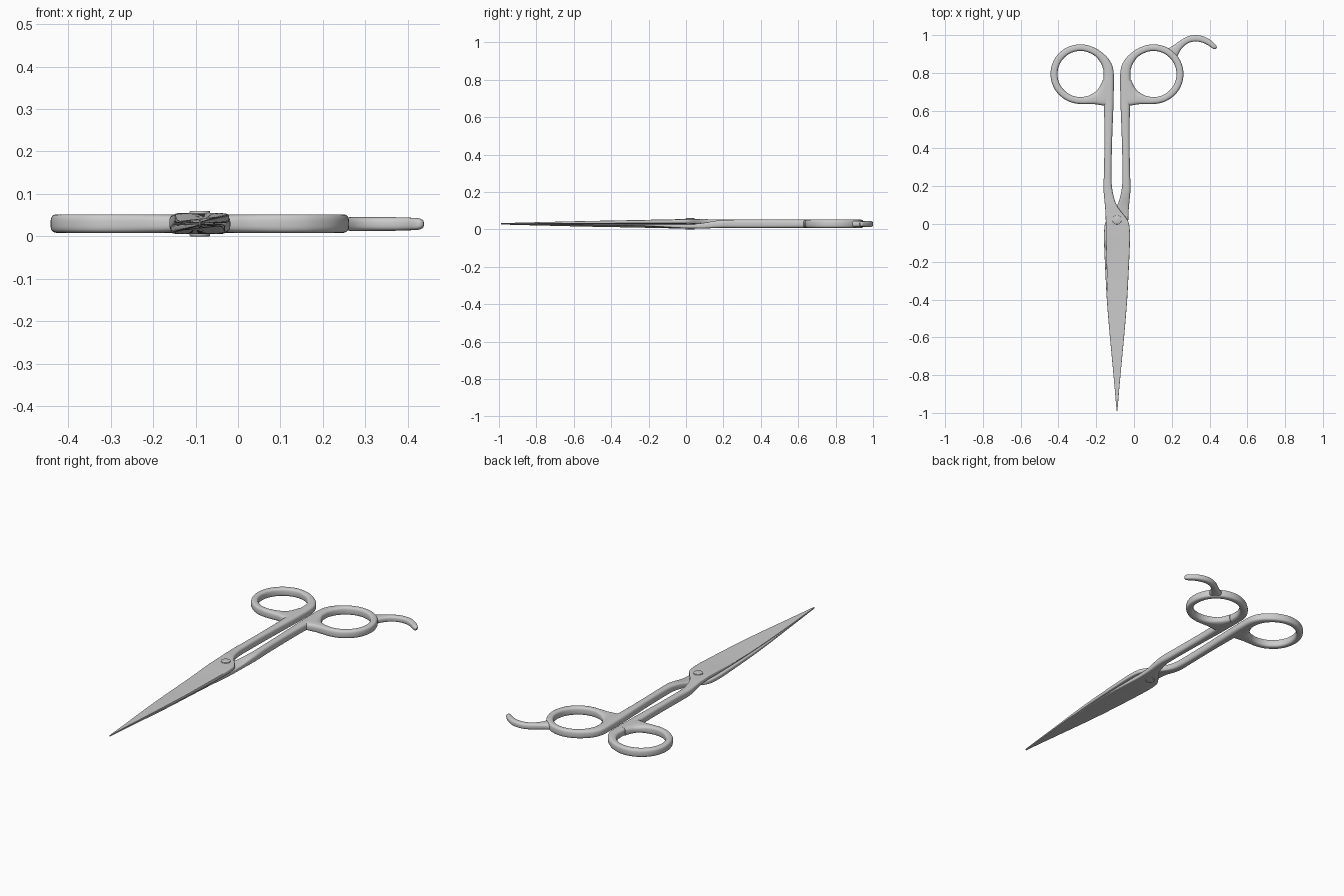
import bpy, bmesh
from math import cos, sin, pi, radians, copysign
from mathutils import Vector

if "Cube" in bpy.data.objects:
    bpy.data.objects.remove(bpy.data.objects["Cube"])

AXIS_X, MID_Z = -0.09, 0.03      # the two halves are a half turn apart about this line
RING_X, RING_Y, HOLE_R = -0.283, 0.794, 0.122
SIDES = 28


def finish(bm, name):
    bmesh.ops.recalc_face_normals(bm, faces=bm.faces[:])
    me = bpy.data.meshes.new(name)
    bm.to_mesh(me)
    bm.free()
    ob = bpy.data.objects.new(name, me)
    bpy.context.collection.objects.link(ob)
    bpy.ops.object.select_all(action='DESELECT')
    ob.select_set(True)
    bpy.context.view_layer.objects.active = ob
    bpy.ops.object.shade_smooth_by_angle(angle=radians(35))
    return ob


def smooth_keys(keys, steps):
    """Catmull-Rom interpolation between section keys."""
    out = []
    for i in range(len(keys) - 1):
        a, b, c, d = (keys[min(max(i + k, 0), len(keys) - 1)] for k in (-1, 0, 1, 2))
        for s in range(steps):
            t = s / steps
            out.append([0.5 * (2 * q + (r - p) * t + (2 * p - 5 * q + 4 * r - w) * t * t
                               + (3 * q - p - 3 * r + w) * t ** 3)
                        for p, q, r, w in zip(a, b, c, d)])
    out.append(list(keys[-1]))
    return out


def loft(name, keys, steps=3, flip=False):
    """Section key: left x, left y, right x, right y, z bottom, z top, squareness, edge thinning."""
    bm = bmesh.new()
    loops = []
    for lx, ly, rx, ry, zb, zt, n, thin in smooth_keys(keys, steps):
        loop = []
        for k in range(SIDES):
            a = 2 * pi * (k + 0.5) / SIDES
            u = copysign(abs(cos(a)) ** (2 / n), cos(a))
            v = copysign(abs(sin(a)) ** (2 / n), sin(a))
            f = (u + 1) / 2
            x, y = lx + (rx - lx) * f, ly + (ry - ly) * f
            z = zb + (zt - zb) * (v + 1) / 2 * (1 - thin * (1 - f))
            if flip:
                x, z = 2 * AXIS_X - x, 2 * MID_Z - z
            loop.append(bm.verts.new((x, y, z)))
        loops.append(loop)
    for p, q in zip(loops, loops[1:]):
        for k in range(SIDES):
            j = (k + 1) % SIDES
            bm.faces.new((p[k], p[j], q[j], q[k]))
    bm.faces.new(loops[0])
    bm.faces.new(loops[-1][::-1])
    return finish(bm, name)


# Blade and shank: y, left x, right x, z bottom, z top, squareness, edge thinning
stem = [
    (-0.99, -0.092, -0.088, 0.0303, 0.034, 4, 0.3),
    (-0.85, -0.104, -0.076, 0.0303, 0.038, 6, 0.6),
    (-0.70, -0.117, -0.062, 0.0303, 0.042, 6, 0.6),
    (-0.55, -0.129, -0.048, 0.0303, 0.046, 6, 0.6),
    (-0.40, -0.138, -0.036, 0.0303, 0.049, 6, 0.6),
    (-0.25, -0.144, -0.028, 0.0303, 0.052, 6, 0.5),
    (-0.14, -0.147, -0.023, 0.0303, 0.054, 6, 0.3),
    (-0.06, -0.149, -0.021, 0.0303, 0.055, 6, 0.1),
    (0.00, -0.149, -0.026, 0.0303, 0.055, 6, 0),
    (0.03, -0.150, -0.040, 0.0303, 0.055, 6, 0),
    (0.06, -0.151, -0.064, 0.029, 0.055, 5, 0),
    (0.10, -0.154, -0.092, 0.024, 0.055, 4, 0),
    (0.15, -0.159, -0.108, 0.015, 0.053, 3.5, 0),
    (0.20, -0.162, -0.117, 0.010, 0.052, 3, 0),
    (0.27, -0.159, -0.119, 0.008, 0.052, 3, 0),
    (0.40, -0.157, -0.117, 0.008, 0.052, 3, 0),
    (0.52, -0.157, -0.113, 0.008, 0.052, 3, 0),
    (0.62, -0.159, -0.109, 0.008, 0.052, 3, 0),
    (0.71, -0.163, -0.107, 0.008, 0.052, 3, 0),
]
# Finger ring, swept round from the shank: angle, outer radius
ring = [(0, .176), (15, .174), (30, .168), (45, .161), (60, .158), (80, .157), (100, .157),
        (120, .158), (140, .159), (160, .159), (180, .159), (200, .159), (220, .159),
        (240, .158), (255, .158), (270, .159), (285, .165), (297, .180), (305, .203),
        (313, .225), (325, .205), (345, .165)]


def half_keys():
    keys = [(l, y, r, y, zb, zt, n, thin) for y, l, r, zb, zt, n, thin in stem]
    for deg, outer in ring:
        c, s = cos(radians(deg)), sin(radians(deg))
        keys.append((RING_X + HOLE_R * c, RING_Y + HOLE_R * s,
                     RING_X + outer * c, RING_Y + outer * s, 0.008, 0.052, 3, 0))
    return keys


loft("upper_blade_and_handle", half_keys())
loft("lower_blade_and_handle", half_keys(), flip=True)

# Curved finger rest on the right ring: x, y, half width, half height
path = [(0.192, 0.895, 0.040, 0.018), (0.214, 0.917, 0.028, 0.017), (0.238, 0.942, 0.020, 0.016),
        (0.268, 0.966, 0.017, 0.016), (0.300, 0.980, 0.017, 0.016), (0.335, 0.983, 0.017, 0.016),
        (0.370, 0.975, 0.0165, 0.016), (0.400, 0.959, 0.015, 0.015), (0.422, 0.941, 0.013, 0.014),
        (0.431, 0.933, 0.010, 0.011), (0.435, 0.929, 0.004, 0.005)]
rest = []
for i, (x, y, w, h) in enumerate(path):
    a, b = path[max(i - 1, 0)], path[min(i + 1, len(path) - 1)]
    d = Vector((b[0] - a[0], b[1] - a[1])).normalized()
    rest.append((x - d.y * w, y + d.x * w, x + d.y * w, y - d.x * w,
                 MID_Z - 0.001 - h, MID_Z - 0.001 + h, 2.8, 0))
loft("finger_rest", rest)

# Pivot screw, a disc head showing on both faces
bm = bmesh.new()
bmesh.ops.create_cone(bm, cap_ends=True, segments=32, radius1=0.024, radius2=0.024, depth=0.06)
bmesh.ops.translate(bm, verts=bm.verts[:], vec=(AXIS_X, 0.022, MID_Z))
rims = [e for e in bm.edges if abs(e.verts[0].co.z - e.verts[1].co.z) < 1e-5]
bmesh.ops.bevel(bm, geom=rims, offset=0.002, segments=2, profile=0.5, affect='EDGES')
finish(bm, "pivot_screw")
